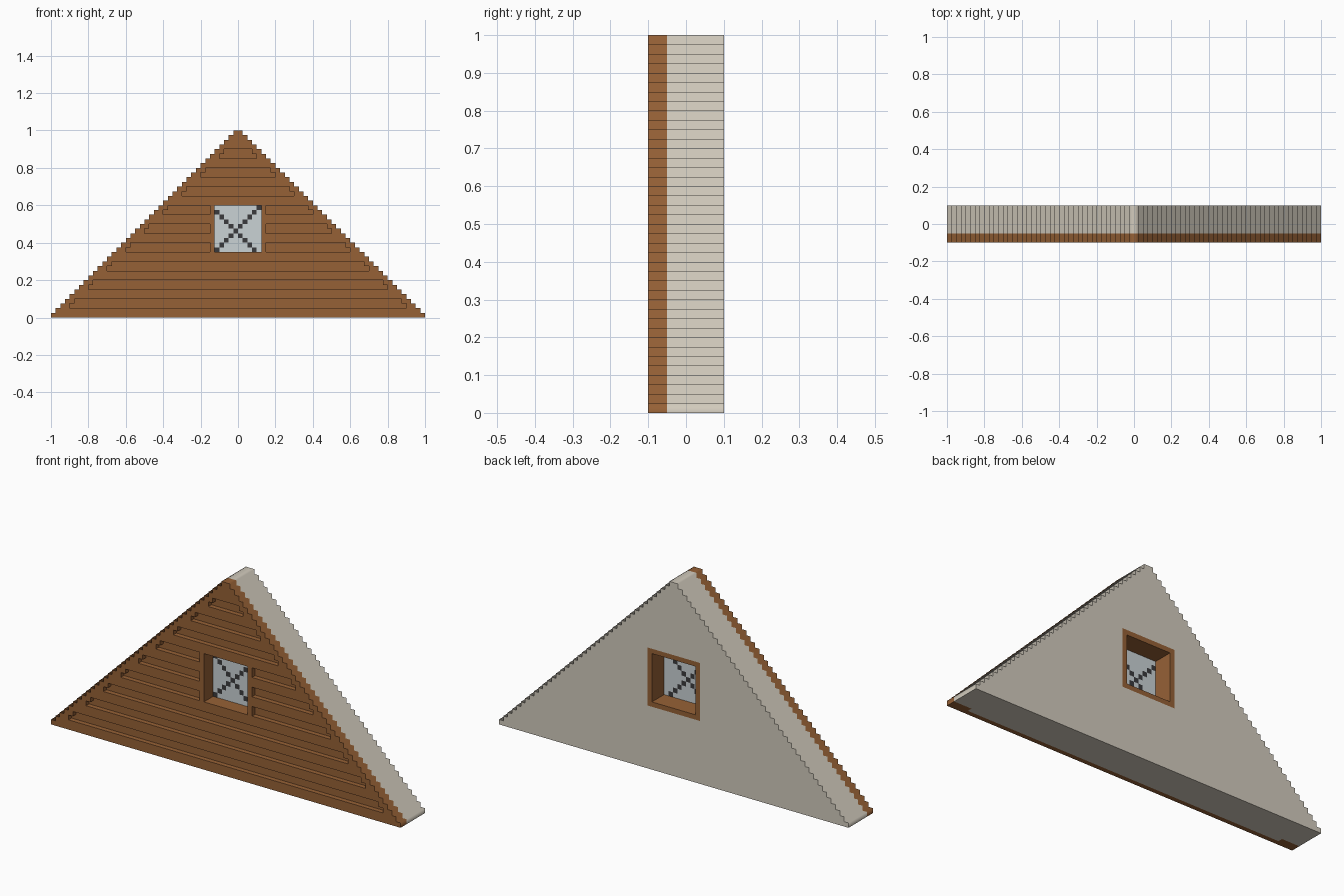
import bpy
import bmesh

U = 0.025            # size of one block
HALF, ROWS = 40, 40  # half width and height of the gable in blocks
WIN_LOW = 14         # lowest block row of the window opening

if "Cube" in bpy.data.objects:
    bpy.data.objects.remove(bpy.data.objects["Cube"])


def material(name, srgb):
    linear = [((c / 255 + 0.055) / 1.055) ** 2.4 for c in srgb]
    mat = bpy.data.materials.new(name)
    mat.use_nodes = True
    mat.diffuse_color = (*linear, 1)
    mat.node_tree.nodes["Principled BSDF"].inputs["Base Color"].default_value = (*linear, 1)
    return mat


WOOD = material("brown wood", (150, 97, 54))
PLASTER = material("pale plaster", (210, 203, 189))
GLASS = material("pale glass", (202, 210, 213))
LEAD = material("dark lattice", (58, 58, 60))


def in_gable(i, k, inset=0):
    """Is block column i, row k inside the stepped triangle?"""
    reach = HALF - k - inset
    return 0 <= k < ROWS and -reach <= i < reach


def in_window(i, k, border=0):
    low, high = WIN_LOW - border, WIN_LOW + 10 + border
    return -5 - border <= i < 5 + border and low <= k < high


def in_groove(i, k):
    return k % 4 in (2, 3) and in_gable(i, k, 2) and not in_window(i, k, 1)


def slab(name, cells, y0, y1, mats, paint=None):
    """Extrude a set of grid blocks from y0 to y1, keeping only the outer skin."""
    cells = set(cells)
    bm = bmesh.new()
    verts = {}

    def vert(p, y):
        key = (*p, y)
        if key not in verts:
            verts[key] = bm.verts.new((p[0] * U, y, p[1] * U))
        return verts[key]

    def face(points, index, smooth=False):
        f = bm.faces.new([vert(p, y) for p, y in points])
        f.material_index = index
        f.smooth = smooth

    for i, k in sorted(cells):
        ring = [(i, k), (i + 1, k), (i + 1, k + 1), (i, k + 1)]
        around = [(i, k - 1), (i + 1, k), (i, k + 1), (i - 1, k)]
        index = paint(i, k, "face") if paint else 0
        face([(p, y0) for p in ring], index)
        face([(p, y1) for p in reversed(ring)], index)
        for n, other in enumerate(around):
            if other in cells:
                continue
            a, b = ring[n], ring[(n + 1) % 4]
            side = "under" if n == 0 else "side"
            # the stepped slopes are shaded as one smooth run
            slope = n > 0 and not in_gable(*other)
            face([(b, y0), (a, y0), (a, y1), (b, y1)],
                 paint(i, k, side) if paint else 0, slope)

    # sharp borders round the smooth slopes, then merge flat areas
    for e in bm.edges:
        if not all(f.smooth for f in e.link_faces):
            e.smooth = False
    bmesh.ops.dissolve_limit(bm, angle_limit=0.01, verts=bm.verts[:], edges=bm.edges[:],
                             delimit={"MATERIAL"})
    mesh = bpy.data.meshes.new(name)
    bm.to_mesh(mesh)
    bm.free()
    for mat in mats:
        mesh.materials.append(mat)
    obj = bpy.data.objects.new(name, mesh)
    bpy.context.collection.objects.link(obj)
    return obj


gable = [(i, k) for k in range(ROWS) for i in range(-HALF, HALF) if in_gable(i, k)]
opening = [c for c in gable if in_window(*c)]

# Timber front with recessed courses
slab("front_siding", [c for c in gable if not in_window(*c) and not in_groove(*c)],
     -0.1, -0.075, [WOOD])


# Timber layer behind the grooves, plastered underneath except at the ends
def backing_paint(i, k, side):
    return 1 if side == "under" and k == 0 and -HALF + 4 <= i < HALF - 4 else 0


slab("siding_backing", [c for c in gable if not in_window(*c)],
     -0.075, -0.05, [WOOD, PLASTER], backing_paint)

# Plaster wall
slab("plaster_wall", [c for c in gable if not in_window(*c, 1)], -0.05, 0.1, [PLASTER])

# Window frame lining the opening
slab("window_frame", [c for c in gable if in_window(*c, 1) and not in_window(*c)],
     -0.05, 0.1, [WOOD])


# Window pane with crossed lattice
def lattice_paint(i, k, side):
    col, row = i + 5, k - WIN_LOW
    return 1 if col == row or col + row == 8 else 0


slab("window_pane", opening, -0.025, 0.0, [GLASS, LEAD], lattice_paint)
